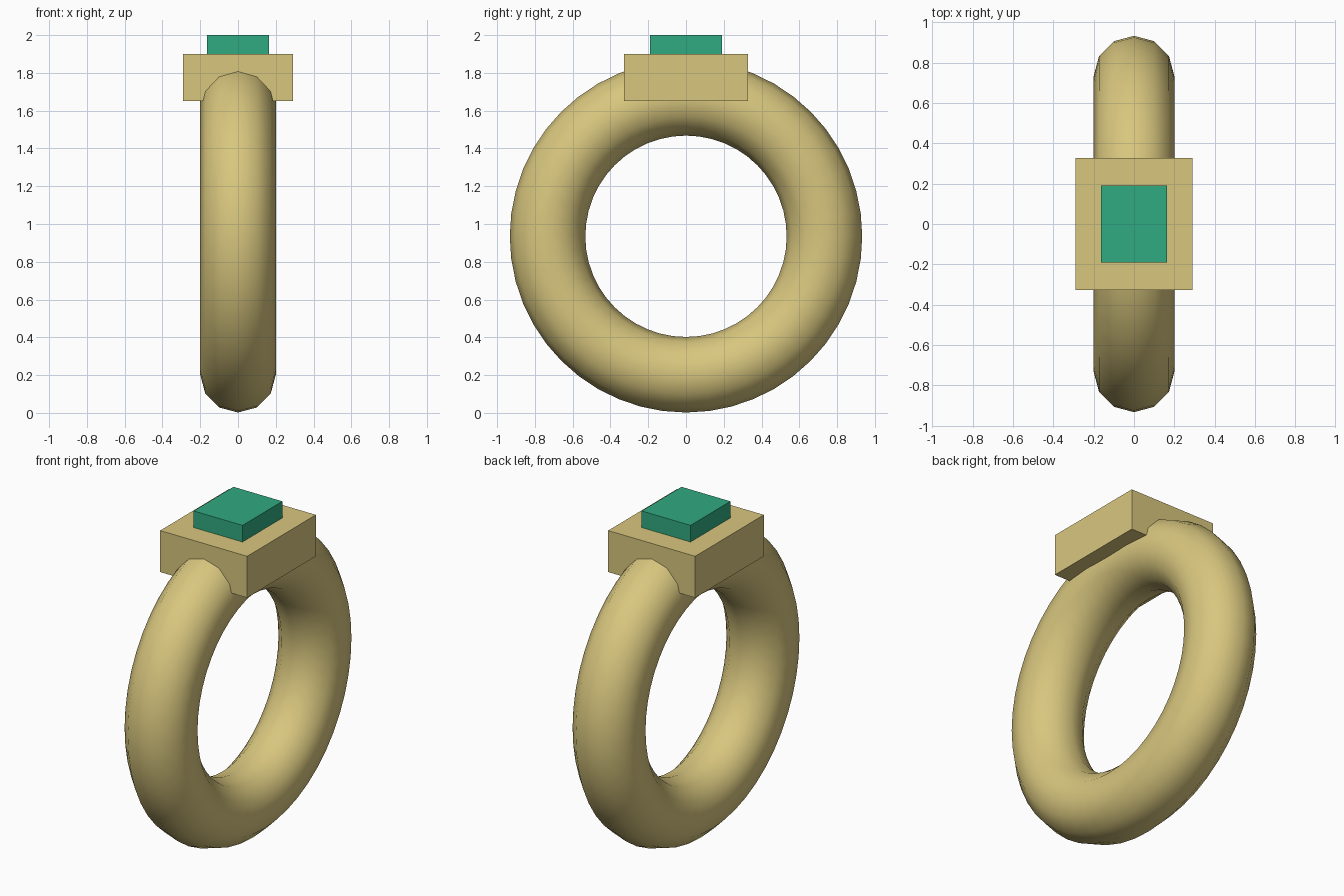
import bpy
import math

default_cube = bpy.data.objects.get("Cube")
if default_cube:
    bpy.data.objects.remove(default_cube, do_unlink=True)


def make_material(name, colour):
    mat = bpy.data.materials.new(name)
    mat.use_nodes = True
    mat.diffuse_color = (*colour, 1)
    mat.node_tree.nodes["Principled BSDF"].inputs["Base Color"].default_value = (*colour, 1)
    return mat


def add_block(name, width, depth, bottom, top, mat):
    bpy.ops.mesh.primitive_cube_add(size=1, location=(0, 0, (bottom + top) / 2))
    block = bpy.context.object
    block.name = name
    block.scale = (width, depth, top - bottom)
    bpy.ops.object.transform_apply(location=False, rotation=False, scale=True)
    block.data.materials.append(mat)
    return block


gold = make_material("gold", (0.69, 0.57, 0.21))
green = make_material("emerald green", (0.03, 0.40, 0.22))

# Round band standing upright, hole facing sideways
bpy.ops.mesh.primitive_torus_add(
    major_radius=0.733, minor_radius=0.2, major_segments=48, minor_segments=12,
    location=(0, 0, 0.935), rotation=(0, math.pi / 2, 0))
band = bpy.context.object
band.name = "band"
band.data.materials.append(gold)
bpy.ops.object.shade_smooth()

# Setting on top of the band, with the stone seated in it
add_block("setting", 0.58, 0.654, 1.65, 1.90, gold)
add_block("gemstone", 0.326, 0.38, 1.86, 2.0, green)
